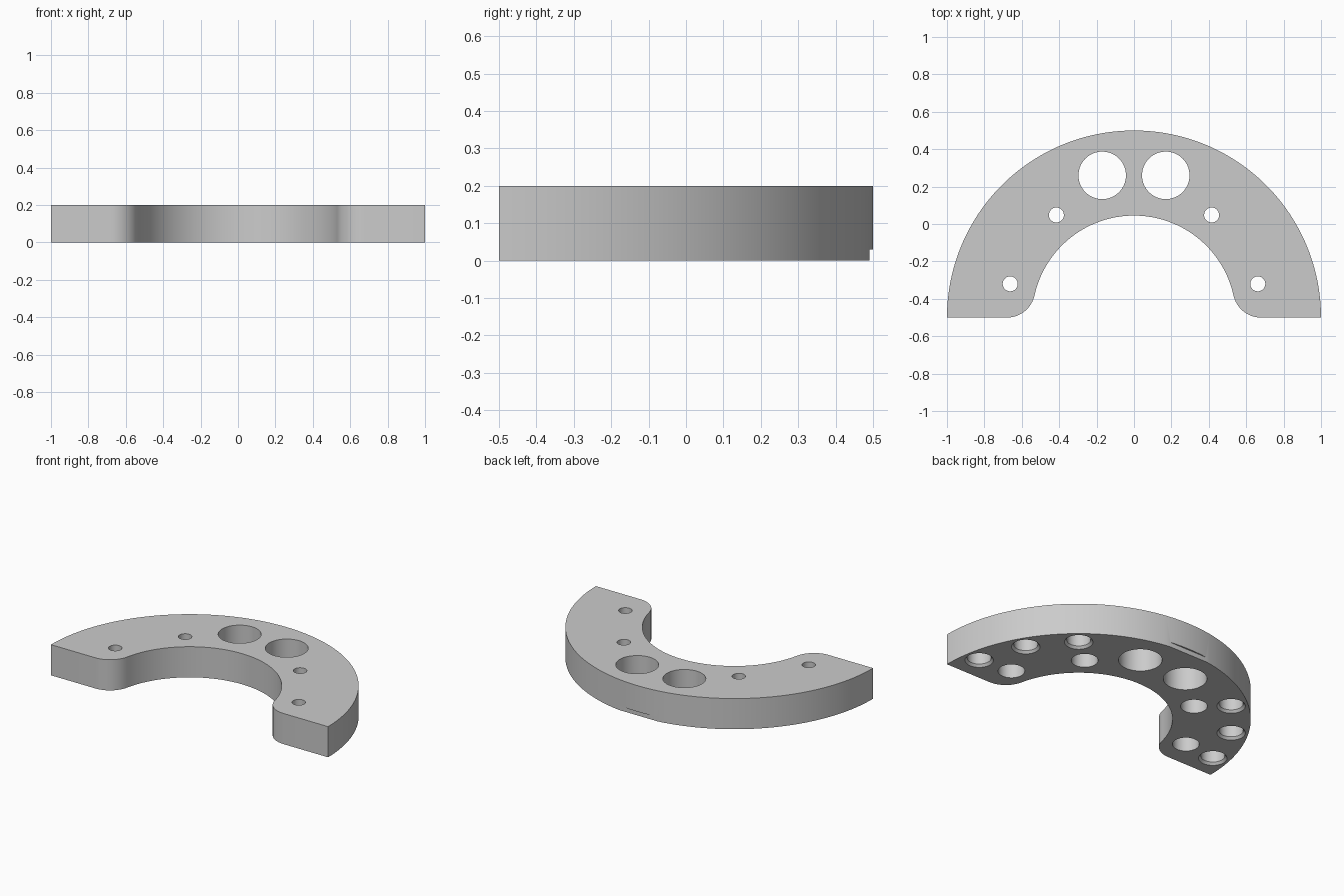
import bpy, bmesh
from math import sin, cos, pi, radians, sqrt, atan2

default_cube = bpy.data.objects.get("Cube")
if default_cube:
    bpy.data.objects.remove(default_cube, do_unlink=True)

HEIGHT = 0.2
CY = -0.5          # centre of the half ring
INNER = 0.545
FILLET = 0.15


def arc(cx, cy, r, a0, a1, n):
    """Points along an arc, both ends included."""
    return [(cx + r * cos(a0 + (a1 - a0) * i / n),
             cy + r * sin(a0 + (a1 - a0) * i / n)) for i in range(n + 1)]


def to_object(name, bm):
    bmesh.ops.recalc_face_normals(bm, faces=bm.faces)
    mesh = bpy.data.meshes.new(name)
    bm.to_mesh(mesh)
    bm.free()
    obj = bpy.data.objects.new(name, mesh)
    bpy.context.collection.objects.link(obj)
    return obj


def lathe(bm, x, y, profile, segments=40):
    """Closed turned solid from (radius, height) pairs."""
    rings = [[bm.verts.new((x + r * cos(2 * pi * i / segments),
                            y + r * sin(2 * pi * i / segments), z))
              for i in range(segments)] for r, z in profile]
    for low, high in zip(rings, rings[1:]):
        for i in range(segments):
            j = (i + 1) % segments
            bm.faces.new((low[i], low[j], high[j], high[i]))
    bm.faces.new(rings[0][::-1])
    bm.faces.new(rings[-1])


# Half ring outline with rounded inner corners
fx = sqrt((INNER + FILLET) ** 2 - FILLET ** 2)
tangent = atan2(FILLET, fx)
right_fillet = arc(fx, CY + FILLET, FILLET, pi + tangent, 1.5 * pi, 12)
left_fillet = [(-x, y) for x, y in reversed(right_fillet)]
inner_arc = arc(0, CY, INNER, pi - tangent, tangent, 64)[1:-1]
outline = arc(0, CY, 1, 0, pi, 96) + left_fillet + inner_arc + right_fillet

bm = bmesh.new()
base = bm.faces.new([bm.verts.new((x, y, 0)) for x, y in outline])
top = bmesh.ops.extrude_face_region(bm, geom=[base])["geom"]
bmesh.ops.translate(bm, vec=(0, 0, HEIGHT),
                    verts=[v for v in top if isinstance(v, bmesh.types.BMVert)])
body = to_object("half_ring_plate", bm)

# Hole cutters, mirrored left and right
bm = bmesh.new()
for side in (-1, 1):
    # Large through holes
    lathe(bm, side * 0.17, 0.26, [(0.127, -0.1), (0.127, 0.3)], 64)
    # Bolt holes, counterbored from below
    for x, y in ((0.415, 0.048), (0.662, -0.32)):
        lathe(bm, side * x, y, [(0.078, -0.1), (0.078, 0.12), (0.04, 0.12), (0.04, 0.3)])
    # Blind pockets with chamfered rims on the underside
    for angle in (10, 30, 50):
        a = radians(angle)
        lathe(bm, side * 0.9 * cos(a), CY + 0.9 * sin(a),
              [(0.092, -0.01), (0.07, 0.015), (0.07, 0.12)])
# Small flat notch low on the back rim
notch = bmesh.ops.create_cube(bm, size=1)["verts"]
for v in notch:
    v.co.x *= 0.6
    v.co.y = 0.49 if v.co.y < 0 else 0.6
    v.co.z = -0.1 if v.co.z < 0 else 0.03
cutter = to_object("hole_cutter", bm)
cutter.hide_render = True

mod = body.modifiers.new("holes", "BOOLEAN")
mod.operation = "DIFFERENCE"
mod.solver = "EXACT"
mod.object = cutter
bpy.ops.object.select_all(action="DESELECT")
bpy.context.view_layer.objects.active = body
body.select_set(True)
bpy.ops.object.modifier_apply(modifier=mod.name)
bpy.data.objects.remove(cutter, do_unlink=True)

# Plain grey finish
grey = bpy.data.materials.new("light_grey")
grey.use_nodes = True
colour = (0.6, 0.6, 0.6, 1)
grey.diffuse_color = colour
grey.node_tree.nodes["Principled BSDF"].inputs["Base Color"].default_value = colour
body.data.materials.clear()
body.data.materials.append(grey)
bpy.ops.object.shade_smooth_by_angle(angle=radians(30))
